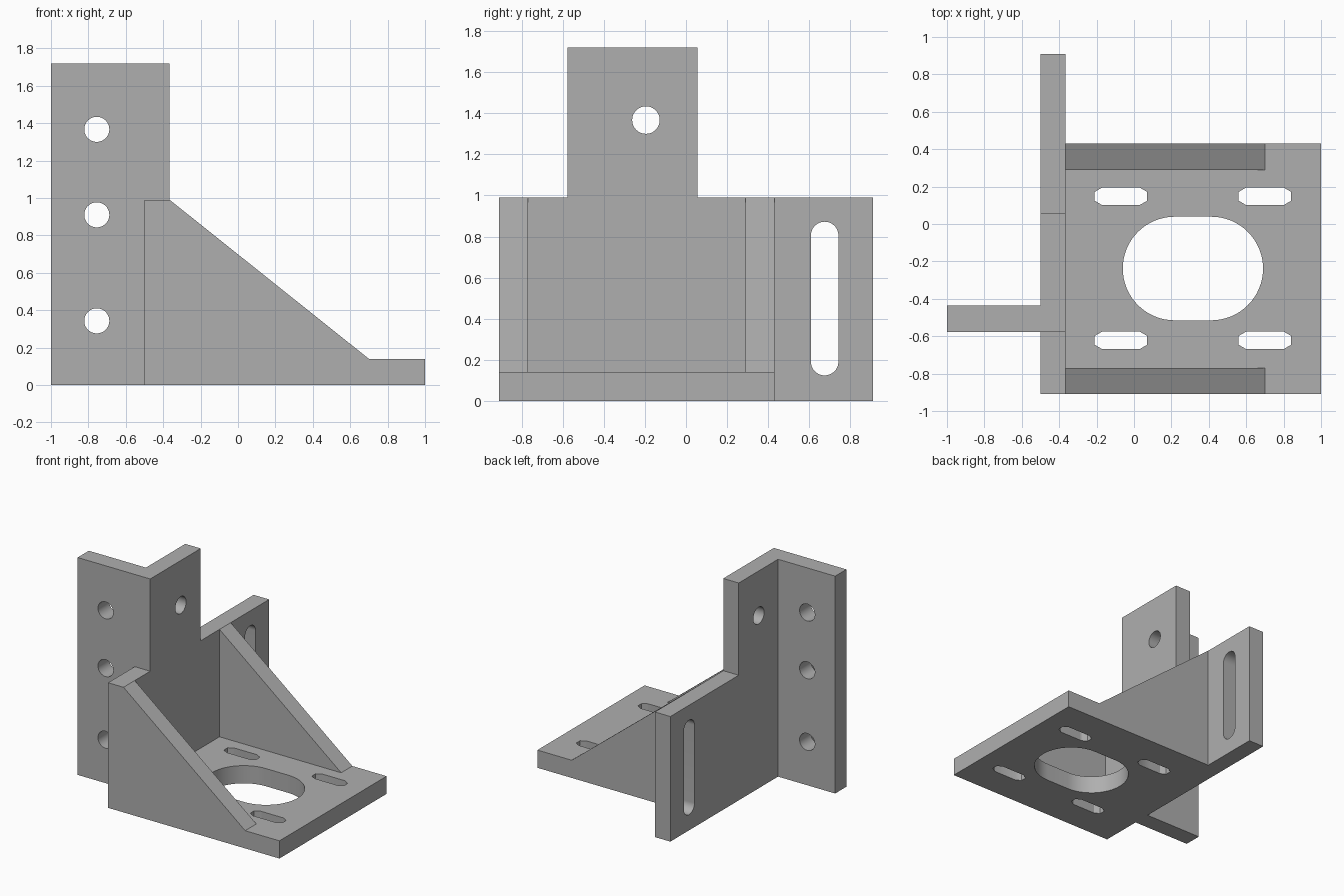
import bpy, bmesh
from math import sin, cos, pi, radians

cube = bpy.data.objects.get("Cube")
if cube:
    bpy.data.objects.remove(cube, do_unlink=True)

steel = bpy.data.materials.new("grey metal")
steel.use_nodes = True
GREY = (0.43, 0.43, 0.43, 1)
steel.diffuse_color = GREY
steel.node_tree.nodes["Principled BSDF"].inputs["Base Color"].default_value = GREY

PLACE = {"x": lambda a, b, t: (t, a, b),
         "y": lambda a, b, t: (a, t, b),
         "z": lambda a, b, t: (a, b, t)}


def prism(name, axis, outline, lo, hi):
    """Extrude a 2D outline along an axis from lo to hi."""
    bm = bmesh.new()
    ends = [[bm.verts.new(PLACE[axis](a, b, t)) for a, b in outline] for t in (lo, hi)]
    for ring in ends:
        bm.faces.new(ring)
    n = len(outline)
    for i in range(n):
        j = (i + 1) % n
        bm.faces.new((ends[0][i], ends[0][j], ends[1][j], ends[1][i]))
    bmesh.ops.recalc_face_normals(bm, faces=bm.faces)
    mesh = bpy.data.meshes.new(name)
    bm.to_mesh(mesh)
    bm.free()
    mesh.materials.append(steel)
    obj = bpy.data.objects.new(name, mesh)
    bpy.context.collection.objects.link(obj)
    return obj


def rect(a0, a1, b0, b1):
    return [(a0, b0), (a1, b0), (a1, b1), (a0, b1)]


def slot(a, b, r, half=0.0, upright=False, steps=24):
    """Round-ended outline; half is the centre-to-end-arc distance."""
    pts = []
    for side in (1, -1):
        for i in range(steps + 1):
            ang = -pi / 2 + pi * i / steps
            if half == 0 and i == steps:
                continue
            u, v = side * (half + r * cos(ang)), side * r * sin(ang)
            pts.append((a - v, b + u) if upright else (a + u, b + v))
    return pts


def plate(name, axis, outline, lo, hi, holes=()):
    """A prism with cut-through holes and smooth hole walls."""
    obj = prism(name, axis, outline, lo, hi)
    cutters = [prism("cutter", axis, h, lo - 0.1, hi + 0.1) for h in holes]
    for c in cutters:
        c.hide_render = True
        mod = obj.modifiers.new("hole", "BOOLEAN")
        mod.operation, mod.solver, mod.object = "DIFFERENCE", "EXACT", c
    bpy.ops.object.select_all(action="DESELECT")
    obj.select_set(True)
    bpy.context.view_layer.objects.active = obj
    for mod in list(obj.modifiers):
        bpy.ops.object.modifier_apply(modifier=mod.name)
    for c in cutters:
        bpy.data.objects.remove(c, do_unlink=True)
    bpy.ops.object.shade_smooth_by_angle(angle=radians(30))
    return obj


# Main dimensions
BACK, FACE = -0.5, -0.365
FRONT, REAR, BASE_REAR = -0.91, 0.91, 0.43
THICK, WALL_TOP, TOP = 0.14, 0.99, 1.72
TAB_FRONT, TAB_REAR = -0.577, 0.055

# Upright wall with raised tab, bolt hole and adjustment slot
wall_outline = [(FRONT, 0), (REAR, 0), (REAR, WALL_TOP), (TAB_REAR, WALL_TOP),
                (TAB_REAR, TOP), (TAB_FRONT, TOP), (TAB_FRONT, WALL_TOP),
                (FRONT, WALL_TOP)]
plate("upright_wall", "x", wall_outline, BACK, FACE,
      [slot(-0.195, 1.367, 0.067),
       slot(0.675, 0.498, 0.067, 0.307, upright=True)])

# Side flange with three bolt holes
plate("side_flange", "y", rect(-1, BACK, 0, TOP), TAB_FRONT, TAB_FRONT + THICK,
      [slot(-0.755, z, 0.067) for z in (0.343, 0.91, 1.367)])

# Base plate with large opening and four faceted slots
base_holes = [slot(0.315, -0.238, 0.277, 0.098, steps=32)]
base_holes += [slot(x, y, 0.047, 0.1, steps=3)
               for x in (-0.07, 0.70) for y in (-0.622, 0.148)]
plate("base_plate", "z", rect(FACE, 1, FRONT, BASE_REAR), 0, THICK, base_holes)

# Triangular gussets on both edges of the base
gusset = [(FACE, THICK), (0.70, THICK), (FACE, WALL_TOP)]
plate("front_gusset", "y", gusset, FRONT, FRONT + THICK)
plate("rear_gusset", "y", gusset, BASE_REAR - THICK, BASE_REAR)
